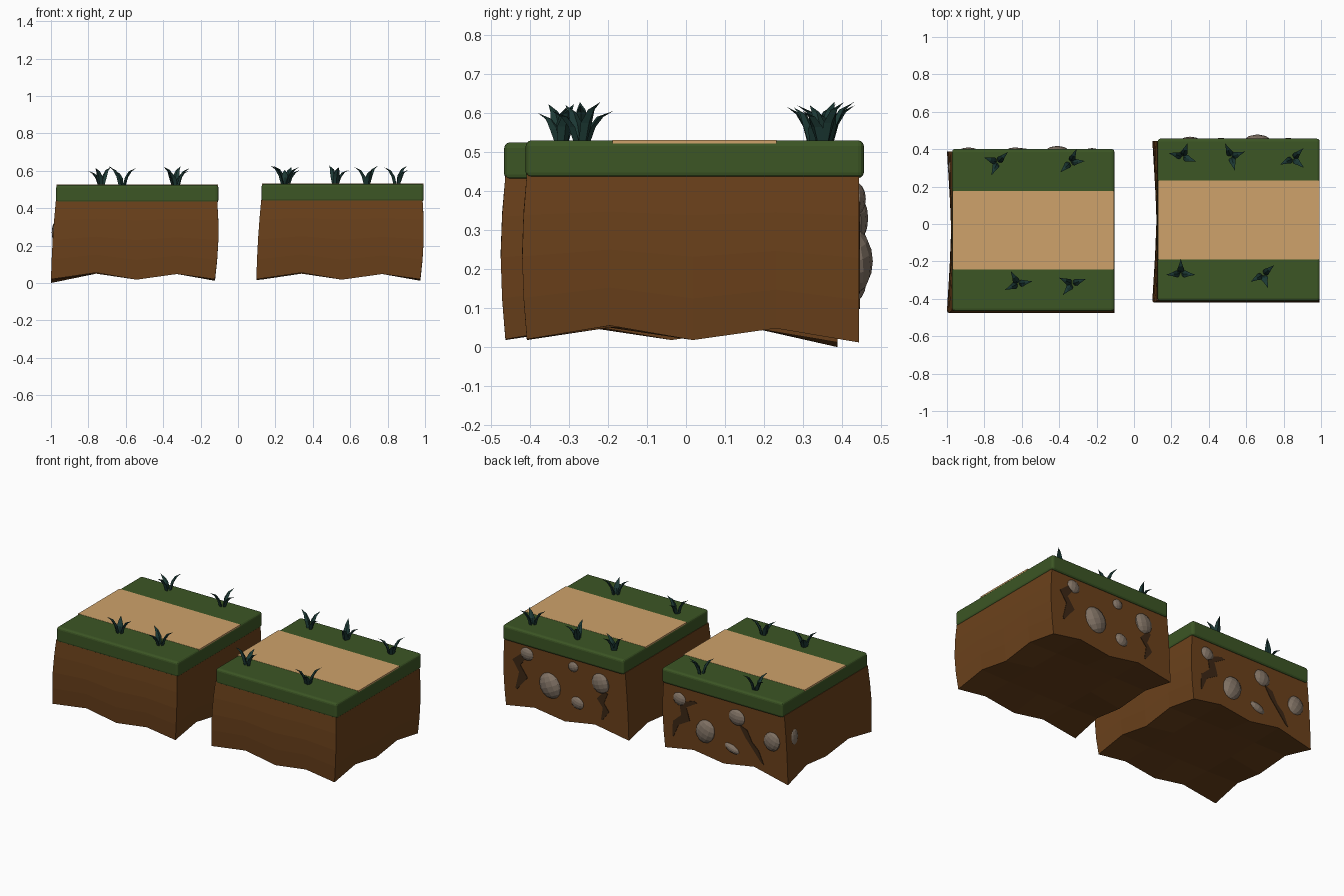
import bpy, bmesh, math, random
from mathutils import Vector, Matrix

if "Cube" in bpy.data.objects:
    bpy.data.objects.remove(bpy.data.objects["Cube"])

random.seed(4)

def material(name, rgb):
    m = bpy.data.materials.new(name)
    m.diffuse_color = (*rgb, 1)
    m.use_nodes = True
    m.node_tree.nodes["Principled BSDF"].inputs["Base Color"].default_value = m.diffuse_color
    return m

DIRT = material("dirt", (0.147, 0.053, 0.011))
GRASS = material("grass", (0.045, 0.092, 0.018))
PATH = material("path", (0.62, 0.36, 0.145))
ROCK = material("rock", (0.22, 0.17, 0.13))
BLADE = material("blade", (0.012, 0.042, 0.036))
CRACK = material("crack", (0.045, 0.02, 0.007))

def finish(bm, name, mat):
    bmesh.ops.recalc_face_normals(bm, faces=bm.faces)
    mesh = bpy.data.meshes.new(name)
    bm.to_mesh(mesh)
    bm.free()
    mesh.materials.append(mat)
    ob = bpy.data.objects.new(name, mesh)
    bpy.context.collection.objects.link(ob)
    return ob

def box(name, lo, hi, mat, bevel=0):
    bm = bmesh.new()
    bmesh.ops.create_cube(bm, size=1)
    for v in bm.verts:
        v.co = [l + (c + 0.5) * (h - l) for l, h, c in zip(lo, hi, v.co)]
    ob = finish(bm, name, mat)
    if bevel:
        mod = ob.modifiers.new("bevel", "BEVEL")
        mod.width, mod.segments = bevel, 3
    return ob

# Dirt block: gridded cube with a ragged bottom and bowed sides
def dirt(name, lo, hi, top, low):
    wave = [0.02, 0.055, 0.018, 0.048, 0.012]
    bm = bmesh.new()
    bmesh.ops.create_cube(bm, size=1)
    bmesh.ops.subdivide_edges(bm, edges=bm.edges, cuts=3, use_grid_fill=True)
    for v in bm.verts:
        u, w, t = v.co + Vector((0.5, 0.5, 0.5))
        i, j = round(u * 4), round(w * 4)
        bottom = 0.05
        if j in (0, 4):
            bottom = wave[i]
        if i in (0, 4):
            bottom = wave[j]
        if i == 0 and j == 4:
            bottom = low
        x, y = lo[0] + u * (hi[0] - lo[0]), lo[1] + w * (hi[1] - lo[1])
        bow = math.sin(math.pi * t)
        if i == 0:
            x -= 0.026 * (1 - t) * abs(2 * w - 1) + 0.004 * bow
        if i == 4:
            x += 0.012 * bow - 0.012 * (1 - t)
        if j == 0:
            y -= 0.012 * bow
        v.co = (x, y, bottom + t * (top - bottom))
    finish(bm, name, DIRT)

# Pebble half buried in a side wall
def rock(name, pos, size, tilt):
    bm = bmesh.new()
    bmesh.ops.create_uvsphere(bm, u_segments=12, v_segments=8, radius=1)
    m = Matrix.Translation(pos) @ Matrix.Rotation(tilt, 4, 'Y') @ Matrix.Diagonal((*size, 1))
    bmesh.ops.transform(bm, matrix=m, verts=bm.verts)
    finish(bm, name, ROCK)

# Jagged dark crack lying on the back wall, following (x, z, half width) points
def crack(name, y, pts):
    bm = bmesh.new()
    rows = []
    for x, z, w in pts:
        rows.append([bm.verts.new((x + s * w, yy, z + s * w * 0.4))
                     for s, yy in ((-1, y - 0.01), (-1, y + 0.003), (1, y + 0.003), (1, y - 0.01))])
    for a, b in zip(rows, rows[1:]):
        for k in range(4):
            bm.faces.new((a[k], a[(k + 1) % 4], b[(k + 1) % 4], b[k]))
    bm.faces.new(rows[0])
    bm.faces.new(rows[-1])
    finish(bm, name, CRACK)

# Tuft: creased blades bending outwards at the given angles
def tuft(name, x, y, z, angles):
    bm = bmesh.new()
    for n, a in enumerate(angles):
        h = (0.098, 0.09, 0.075)[n % 3]
        d = Vector((math.cos(math.radians(a)), math.sin(math.radians(a)), 0))
        s = Vector((-d.y, d.x, 0))
        rows = []
        for out, up, w in ((0.008, -0.08, 0.013), (0.022, 0.45, 0.019), (0.042, 0.8, 0.011)):
            c = Vector((x, y, z + up * h)) + d * out
            rows.append([bm.verts.new(p) for p in
                         (c + s * w, c - d * 0.006, c - s * w, c + d * 0.011)])
        tip = bm.verts.new(Vector((x, y, z + h)) + d * 0.078)
        for k in range(4):
            q = (k + 1) % 4
            for r0, r1 in zip(rows, rows[1:]):
                bm.faces.new((r0[k], r0[q], r1[q], r1[k]))
            bm.faces.new((rows[-1][k], rows[-1][q], tip))
        bm.faces.new(rows[0])
    finish(bm, name, BLADE)

def tile(tag, x0, y0, size, top, low, rocks, cracks, tufts):
    x1, y1 = x0 + size, y0 + size
    back = y1 - 0.013
    dirt(tag + "_dirt_block", (x0 - 0.002, y0 + 0.003), (x1 - 0.006, back), top - 0.085, low)
    box(tag + "_grass_slab", (x0, y0, top - 0.097), (x1, y1, top), GRASS, 0.015)
    box(tag + "_path", (x0 + 0.001, y0 + 0.222, top - 0.008), (x1 - 0.001, y0 + 0.643, top + 0.001), PATH)
    for n, (x, z, rx, rz, depth) in enumerate(rocks):
        rock(f"{tag}_rock_{n}", (x, back - 0.012, z), (rx, depth + 0.012, rz), random.uniform(-0.5, 0.5))
    for n, pts in enumerate(cracks):
        crack(f"{tag}_crack_{n}", back, pts)
    for n, (x, y, angles) in enumerate(tufts):
        tuft(f"{tag}_grass_tuft_{n}", x, y, top, angles)

tile("left_tile", -0.972, -0.466, 0.867, 0.525, 0.0,
     [(-0.225, 0.35, 0.05, 0.045, 0.018), (-0.41, 0.19, 0.07, 0.08, 0.03),
      (-0.635, 0.34, 0.062, 0.055, 0.022), (-0.6, 0.13, 0.06, 0.028, 0.018),
      (-0.885, 0.25, 0.062, 0.066, 0.022)],
     [[(-0.34, 0.36, 0.012), (-0.25, 0.32, 0.025), (-0.27, 0.24, 0.03), (-0.2, 0.19, 0.02), (-0.18, 0.1, 0.004)],
      [(-0.68, 0.29, 0.03), (-0.72, 0.22, 0.025), (-0.76, 0.18, 0.032), (-0.82, 0.09, 0.008)]],
     [(-0.73, 0.33, (45, 245, 160)), (-0.34, 0.33, (65, 225, 5)),
      (-0.62, -0.32, (205, 10, 120)), (-0.33, -0.32, (155, 20, 230))])
# Pebble on the outer left wall
rock("left_tile_side_rock", (-0.97, 0.3, 0.27), (0.026, 0.045, 0.062), 0)

tile("right_tile", 0.126, -0.411, 0.867, 0.53, 0.015,
     [(0.825, 0.38, 0.05, 0.045, 0.018), (0.66, 0.22, 0.078, 0.085, 0.036),
      (0.495, 0.385, 0.04, 0.036, 0.015), (0.3, 0.33, 0.066, 0.068, 0.024),
      (0.465, 0.16, 0.05, 0.042, 0.018)],
     [[(0.84, 0.37, 0.02), (0.9, 0.31, 0.028), (0.85, 0.24, 0.03), (0.9, 0.14, 0.006)],
      [(0.26, 0.28, 0.012), (0.3, 0.22, 0.025), (0.26, 0.17, 0.022), (0.29, 0.1, 0.005)]],
     [(0.26, 0.36, (165, 70, -20)), (0.52, 0.36, (115, -75, 20)), (0.85, 0.35, (45, 205, -40)),
      (0.25, -0.265, (185, -5, 90)), (0.69, -0.27, (40, 210, -70))])
